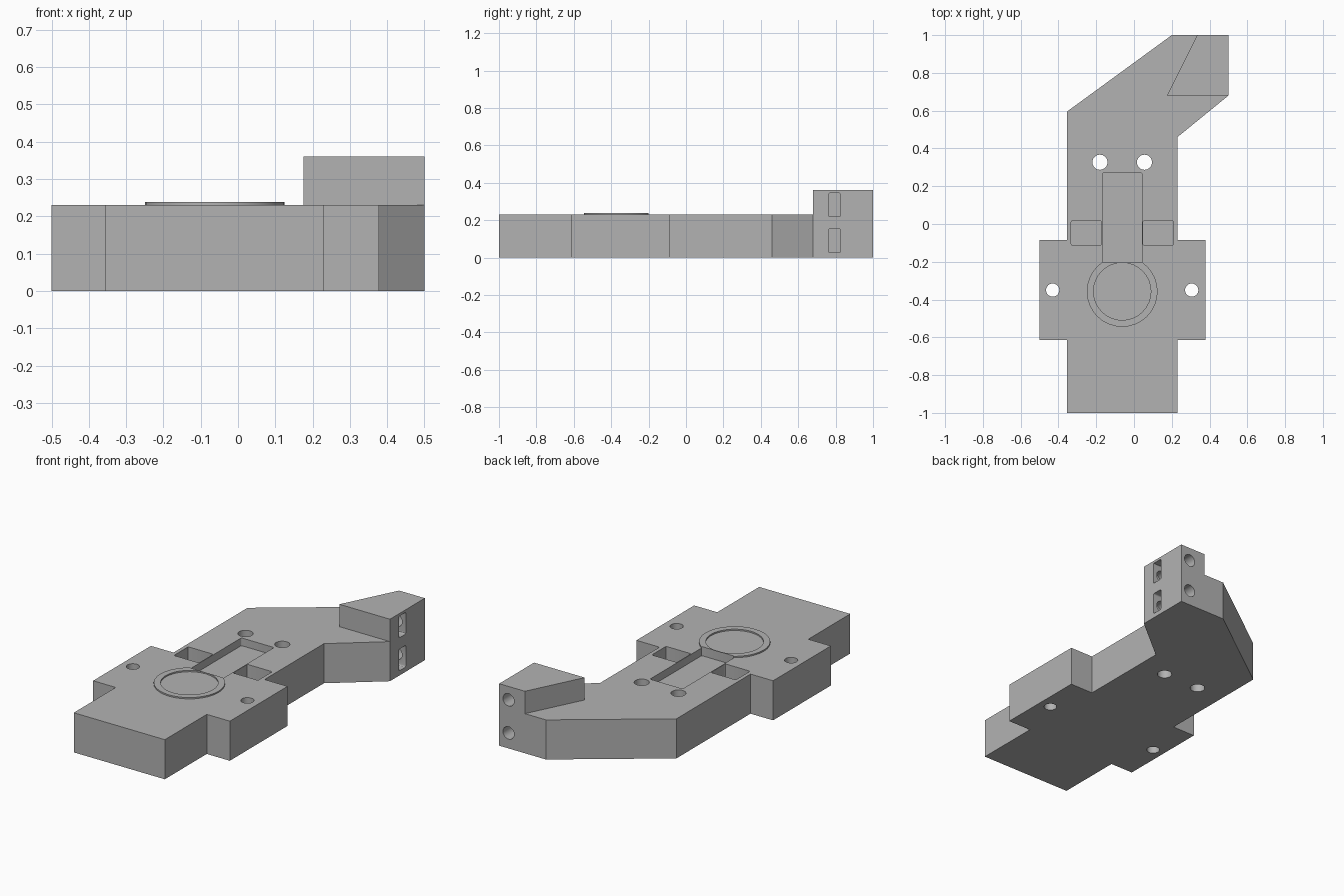
import bpy, bmesh, math
from mathutils import Matrix, Vector

cube = bpy.data.objects.get("Cube")
if cube:
    bpy.data.objects.remove(cube)

grey = bpy.data.materials.new("plain_grey")
grey.use_nodes = True
grey.diffuse_color = (0.45, 0.45, 0.45, 1)
grey.node_tree.nodes["Principled BSDF"].inputs["Base Color"].default_value = (0.45, 0.45, 0.45, 1)

MID = -0.0625   # symmetry line of the plate
TOP = 0.23      # plate thickness


def finish(name, bm):
    bmesh.ops.recalc_face_normals(bm, faces=bm.faces)
    mesh = bpy.data.meshes.new(name)
    bm.to_mesh(mesh)
    bm.free()
    mesh.materials.append(grey)
    obj = bpy.data.objects.new(name, mesh)
    bpy.context.collection.objects.link(obj)
    return obj


def prism(name, points, z0, z1):
    bm = bmesh.new()
    face = bm.faces.new([bm.verts.new((x, y, z0)) for x, y in points])
    new = bmesh.ops.extrude_face_region(bm, geom=[face])["geom"]
    verts = [v for v in new if isinstance(v, bmesh.types.BMVert)]
    bmesh.ops.translate(bm, verts=verts, vec=(0, 0, z1 - z0))
    return finish(name, bm)


def box(name, low, high, axis, radius=0.008):
    """Box whose edges along one axis are slightly rounded."""
    bm = bmesh.new()
    low, high = Vector(low), Vector(high)
    place = Matrix.Translation((low + high) / 2) @ Matrix.Diagonal((*(high - low), 1))
    bmesh.ops.create_cube(bm, size=1, matrix=place)
    edges = [e for e in bm.edges if abs((e.verts[0].co - e.verts[1].co)[axis]) > 0.001]
    bmesh.ops.bevel(bm, geom=edges, offset=radius, segments=3, profile=0.5, affect='EDGES')
    return finish(name, bm)


def cylinder(name, centre, radius, depth, along_y=False):
    bm = bmesh.new()
    turn = Matrix.Rotation(math.pi / 2 if along_y else 0, 4, 'X')
    bmesh.ops.create_cone(bm, cap_ends=True, segments=32, radius1=radius, radius2=radius,
                          depth=depth, matrix=Matrix.Translation(centre) @ turn)
    return finish(name, bm)


def combine(target, tool, operation='DIFFERENCE', keep=False):
    mod = target.modifiers.new("combine", 'BOOLEAN')
    mod.operation, mod.solver, mod.object = operation, 'EXACT', tool
    bpy.context.view_layer.objects.active = target
    bpy.ops.object.modifier_apply(modifier=mod.name)
    if not keep:
        bpy.data.objects.remove(tool)


# Plate outline with side lugs and an angled arm
body = prism("base_plate", [
    (-0.355, -1), (0.23, -1), (0.23, -0.615), (0.378, -0.615), (0.378, -0.085),
    (0.23, -0.085), (0.23, 0.46), (0.5, 0.68), (0.5, 1), (0.2, 1), (-0.355, 0.595),
    (-0.355, -0.085), (-0.5, -0.085), (-0.5, -0.615), (-0.355, -0.615)], 0, TOP)

# Raised clamp block at the end of the arm
block = prism("clamp_block", [(0.175, 0.68), (0.5, 0.68), (0.5, 1), (0.335, 1)], 0.1, 0.36)
combine(body, block, 'UNION')

# Raised locating ring
ring = cylinder("locating_ring", (MID, -0.357, 0.231), 0.1875, 0.014)
combine(ring, cylinder("ring_bore", (MID, -0.357, 0.23), 0.152, 0.1))

# Long shallow channel, which also opens the ring
channel = box("channel_cut", (MID - 0.105, -0.205, TOP - 0.045), (MID + 0.105, 0.27, 0.3), 2)
combine(ring, channel, keep=True)
combine(body, channel)

# Side pockets and vertical screw holes, mirrored about the middle
for side in (-1, 1):
    a, b = sorted((MID + side * 0.11, MID + side * 0.27))
    combine(body, box("pocket_cut", (a, -0.113, TOP - 0.11), (b, 0.018, 0.3), 2))
    combine(body, cylinder("rear_hole_cut", (MID + side * 0.118, 0.327, 0.1), 0.04, 0.6))
    combine(body, cylinder("lug_hole_cut", (MID + side * 0.368, -0.35, 0.1), 0.035, 0.6))

# Nut slots and bolt holes in the clamp block
for z in (0.09, 0.282):
    combine(body, box("nut_slot_cut", (0.38, 0.762, z - 0.063), (0.55, 0.826, z + 0.063), 0))
    combine(body, cylinder("bolt_hole_cut", (0.44, 0.9, z), 0.036, 0.38, True))

# Smooth round walls, sharp edges elsewhere
bpy.ops.object.select_all(action='DESELECT')
for obj in (body, ring):
    obj.select_set(True)
bpy.context.view_layer.objects.active = body
bpy.ops.object.shade_smooth_by_angle()
